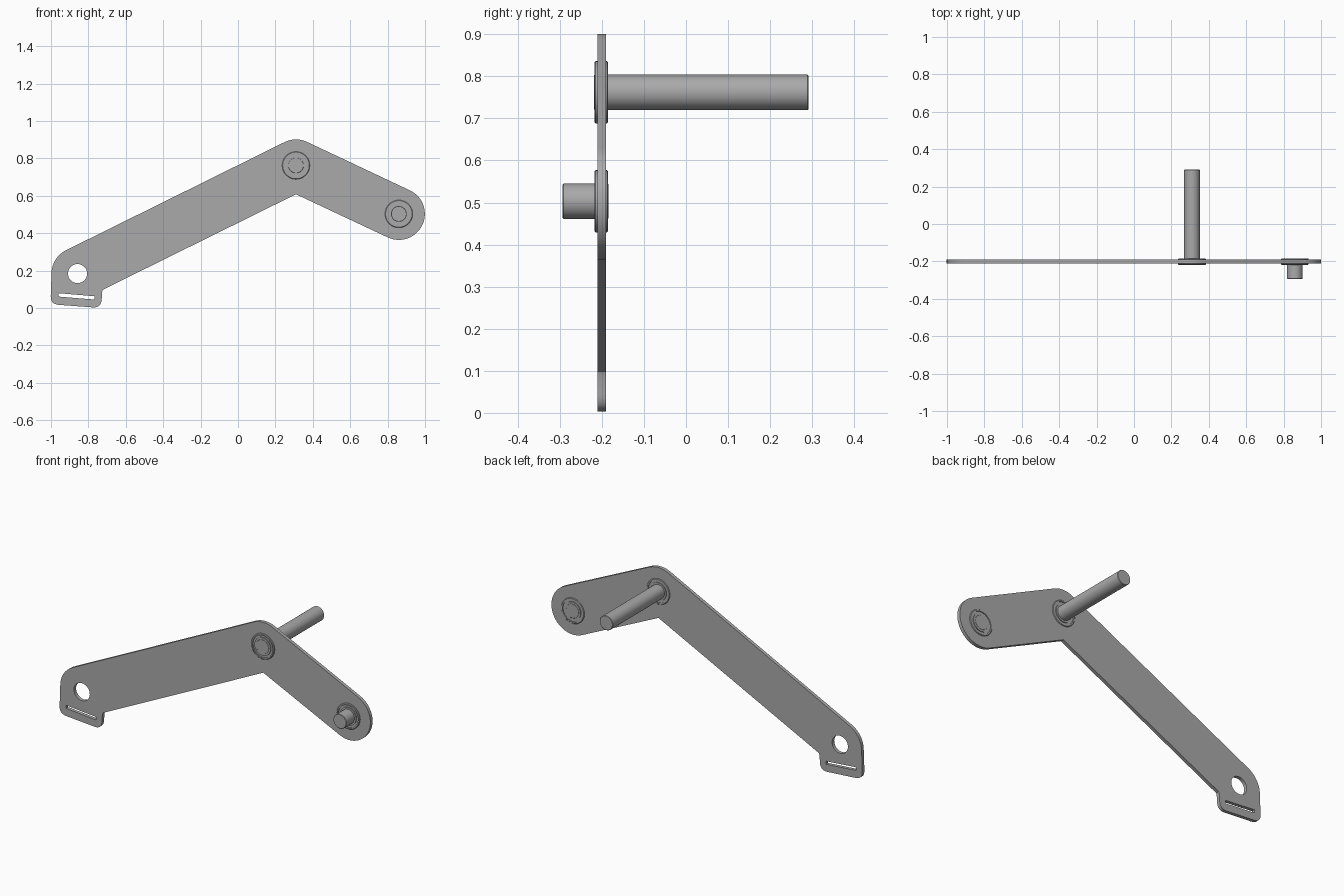
import bpy, bmesh
from math import cos, sin, pi, radians
from mathutils import Vector, Matrix

if "Cube" in bpy.data.objects:
    bpy.data.objects.remove(bpy.data.objects["Cube"])

steel = bpy.data.materials.new("grey_steel")
steel.use_nodes = True
GREY = (0.4, 0.4, 0.4, 1)
steel.diffuse_color = GREY
steel.node_tree.nodes["Principled BSDF"].inputs["Base Color"].default_value = GREY

PLATE_Y, HALF = -0.2, 0.01
ELBOW, TIP, HOLE = (0.31, 0.762), (0.86, 0.503), (-0.858, 0.184)
WIDTH = 0.139


def arc(c, r, start, end, n=16):
    angles = [radians(start + (end - start) * i / n) for i in range(n + 1)]
    return [(c[0] + r * cos(a), c[1] + r * sin(a)) for a in angles]


def fillet(a, b, c, r, n=8):
    """Round the corner b between a and c."""
    a, b, c = Vector(a), Vector(b), Vector(c)
    p = b + (a - b).normalized() * r
    q = b + (c - b).normalized() * r
    ts = [i / n for i in range(n + 1)]
    pts = [p * (1 - t) ** 2 + b * 2 * t * (1 - t) * 0.95 + b * 0.1 * t * (1 - t) + q * t * t for t in ts]
    return [tuple(v) for v in pts]


def finish(obj):
    obj.data.materials.clear()
    obj.data.materials.append(steel)
    bpy.ops.object.select_all(action='DESELECT')
    obj.select_set(True)
    bpy.context.view_layer.objects.active = obj
    bpy.ops.object.shade_smooth_by_angle(angle=radians(30))


def plate(name, loops):
    """Flat plate from an outline and its cut-outs."""
    curve = bpy.data.curves.new(name, 'CURVE')
    curve.dimensions, curve.fill_mode, curve.extrude = '2D', 'BOTH', HALF
    for pts in loops:
        s = curve.splines.new('POLY')
        s.points.add(len(pts) - 1)
        for p, (x, z) in zip(s.points, pts):
            p.co = (x, z, 0, 1)
        s.use_cyclic_u = True
    obj = bpy.data.objects.new(name, curve)
    bpy.context.collection.objects.link(obj)
    bpy.ops.object.select_all(action='DESELECT')
    obj.select_set(True)
    bpy.context.view_layer.objects.active = obj
    bpy.ops.object.convert(target='MESH')
    obj = bpy.context.object
    obj.data.transform(Matrix.Translation((0, PLATE_Y, 0)) @ Matrix.Rotation(pi / 2, 4, 'X'))
    finish(obj)


def lathe(name, centre, profile, closed=False, steps=48):
    """Turn a (radius, y) profile around an axis along y."""
    bm = bmesh.new()
    verts = [bm.verts.new((r, y, 0)) for r, y in profile]
    pairs = list(zip(verts, verts[1:] + verts[:1]))
    edges = [bm.edges.new(p) for p in (pairs if closed else pairs[:-1])]
    bmesh.ops.spin(bm, geom=verts + edges, cent=(0, 0, 0), axis=(0, 1, 0),
                   angle=2 * pi, steps=steps)
    bmesh.ops.remove_doubles(bm, verts=bm.verts, dist=1e-5)
    bmesh.ops.recalc_face_normals(bm, faces=bm.faces)
    mesh = bpy.data.meshes.new(name)
    bm.to_mesh(mesh)
    bm.free()
    mesh.transform(Matrix.Translation((centre[0], 0, centre[1])))
    obj = bpy.data.objects.new(name, mesh)
    bpy.context.collection.objects.link(obj)
    finish(obj)


# Bent arm with a rounded tip, elbow and foot
left, low_l, low_r, heel = (-0.996, 0.196), (-1.003, 0.02), (-0.732, 0.0), (-0.726, 0.088)
outline = (arc(TIP, WIDTH, -115.2, 64.8, 32) + arc(ELBOW, WIDTH, 64.8, 116.3)
           + arc(HOLE, WIDTH, 116.3, 175)
           + fillet(left, low_l, low_r, 0.045) + fillet(low_l, low_r, heel, 0.045)
           + [heel, (-0.722, 0.098), (-0.712, 0.103), (0.31, 0.608)])
slot = [(-0.96, 0.079), (-0.767, 0.063), (-0.767, 0.045), (-0.96, 0.061)]
plate("bent_arm", [outline, arc(HOLE, 0.051, 0, 352.5, 47), slot])

# Flanged bushings with a groove on both faces
front, back = -0.218, -0.185
c, d = 0.003, 0.006
bushing = [(0.038, front), (0.052, front), (0.052, front + d), (0.064, front + d),
           (0.064, front), (0.074 - c, front), (0.074, front + c),
           (0.074, back - c), (0.074 - c, back), (0.064, back), (0.064, back - d),
           (0.052, back - d), (0.052, back), (0.038, back)]
lathe("elbow_bushing", ELBOW, bushing, closed=True)
lathe("tip_bushing", TIP, bushing, closed=True)


# Pins
def pin(name, centre, y0, y1, r=0.042, b=0.002):
    lathe(name, centre, [(0, y0), (r - b, y0), (r, y0 + b), (r, y1 - b), (r - b, y1), (0, y1)])


pin("long_shaft", ELBOW, front - 0.001, 0.291)
pin("short_pin", TIP, -0.293, back + 0.001)
